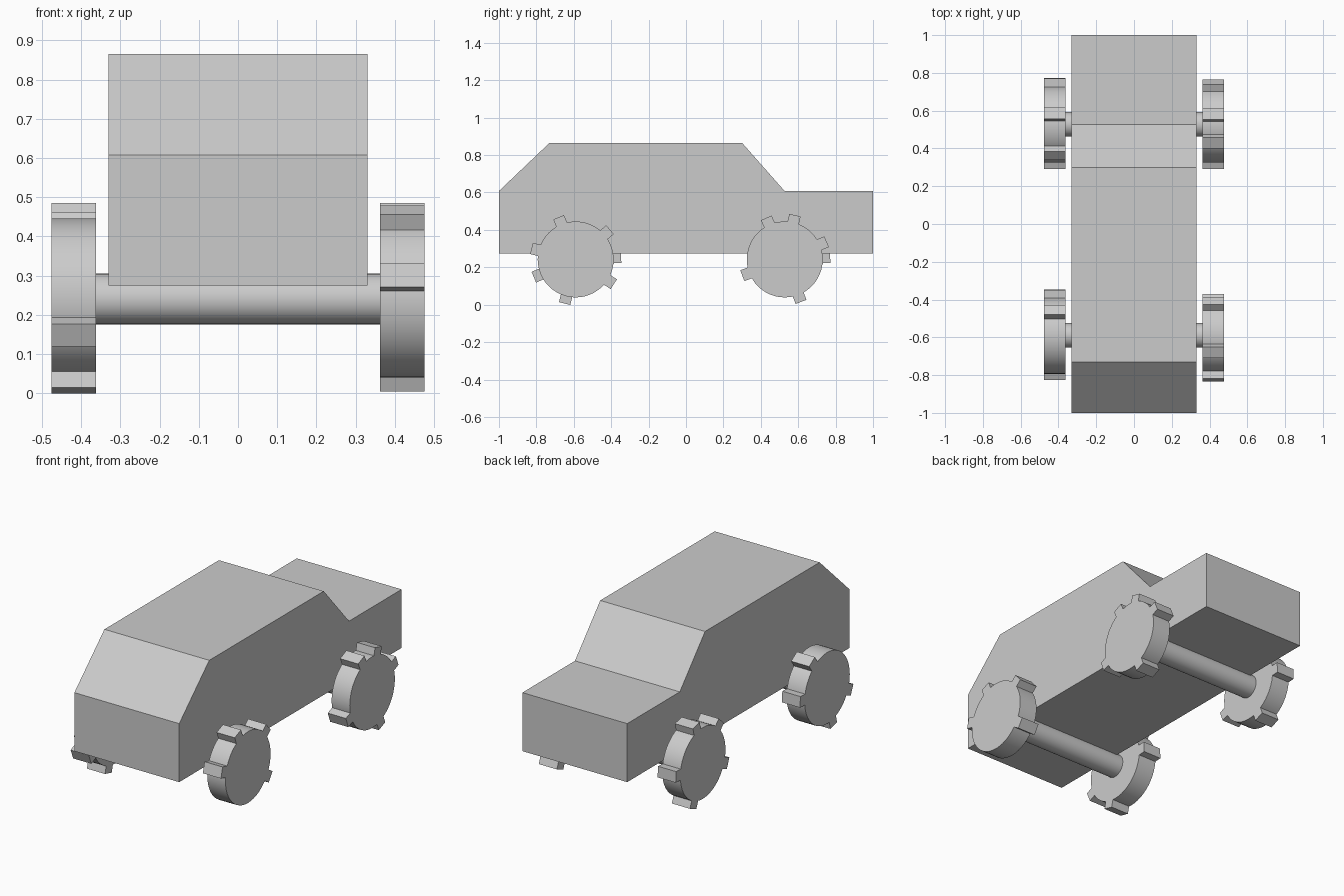
import bpy, bmesh
from math import radians, cos, sin
from mathutils import Matrix

if "Cube" in bpy.data.objects:
    bpy.data.objects.remove(bpy.data.objects["Cube"])


def make_object(name, bm):
    bmesh.ops.recalc_face_normals(bm, faces=bm.faces)
    mesh = bpy.data.meshes.new(name)
    bm.to_mesh(mesh)
    bm.free()
    obj = bpy.data.objects.new(name, mesh)
    bpy.context.collection.objects.link(obj)
    return obj


def cylinder(name, radius, width, loc, sides=48):
    bpy.ops.mesh.primitive_cylinder_add(vertices=sides, radius=radius, depth=width,
                                        location=loc, rotation=(0, radians(90), 0))
    obj = bpy.context.object
    obj.name = name
    bpy.ops.object.shade_smooth_by_angle(angle=radians(30))
    return obj


# Body: side profile (y, z) extruded across x
HALF = 0.33
profile = [(-1, 0.275), (-1, 0.608), (-0.73, 0.865), (0.30, 0.865),
           (0.527, 0.608), (1, 0.608), (1, 0.275)]
bm = bmesh.new()
side = bm.faces.new([bm.verts.new((-HALF, y, z)) for y, z in profile])
ext = bmesh.ops.extrude_face_region(bm, geom=[side], use_keep_orig=True)
moved = [v for v in ext["geom"] if isinstance(v, bmesh.types.BMVert)]
bmesh.ops.translate(bm, verts=moved, vec=(2 * HALF, 0, 0))
make_object("body", bm)

# Axles, wheels and tread blocks (angles in degrees in the y-z plane)
AXLE_Z, WHEEL_R, TREAD_R = 0.242, 0.203, 0.243
WIDTH, WHEEL_X = 0.114, 0.419
axle_y = {"front": -0.59, "rear": 0.528}
treads = {
    ("front", "right"): (-33, 41, 112, 166),
    ("front", "left"): (3, 56, 203, 256),
    ("rear", "right"): (23, 77, 114, 201, 291),
    ("rear", "left"): (3, 76, 133, 201, 291),
}

for end, y in axle_y.items():
    cylinder(end + "_axle", 0.065, 0.75, (0, y, 0.24), 32)

for (end, side_name), angles in treads.items():
    x = WHEEL_X if side_name == "right" else -WHEEL_X
    y = axle_y[end]
    cylinder(f"{end}_{side_name}_wheel", WHEEL_R, WIDTH, (x, y, AXLE_Z))
    bm = bmesh.new()
    depth = 0.07
    for a in angles:
        t = radians(a)
        r = TREAD_R - depth / 2
        mat = (Matrix.Translation((x, y + r * cos(t), AXLE_Z + r * sin(t)))
               @ Matrix.Rotation(t, 4, 'X')
               @ Matrix.Diagonal((WIDTH, depth, 0.062, 1)))
        bmesh.ops.create_cube(bm, size=1, matrix=mat)
    make_object(f"{end}_{side_name}_tread_blocks", bm)
